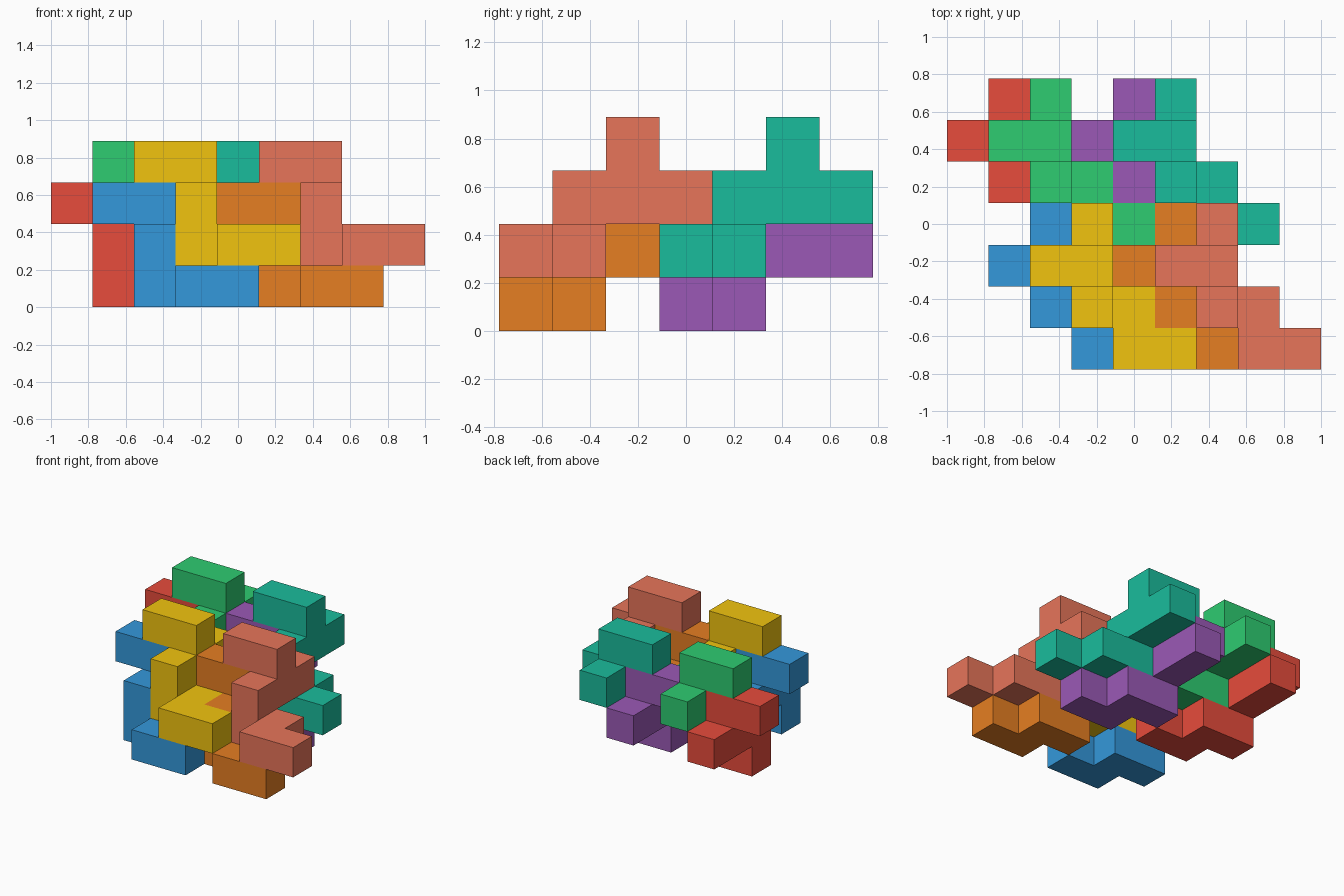
import bpy, bmesh
from mathutils import Color, Vector

if "Cube" in bpy.data.objects:
    bpy.data.objects.remove(bpy.data.objects["Cube"])

U = 2 / 9  # edge of one cube cell

# Cells of the repeating nine-cube block, on an integer grid (x, y, z)
BLOCK = [(1, 2, 2), (2, 2, 2), (2, 2, 1), (2, 1, 1), (2, 3, 1),
         (2, 1, 0), (3, 1, 0), (3, 0, 0), (4, 0, 0)]

# Lattice steps between neighbouring blocks: sideways, backwards, upwards
SIDE, BACK, UP = Vector((3, 0, 0)), Vector((-1, 3, 0)), Vector((1, 0, 1))
ORIGIN = Vector((-4.5, -3.5, 0))  # grid corner, in cells


def exposed_face(cell, axis, sign):
    """Corners of one cell side, wound so the normal points outwards."""
    a, b = (axis + 1) % 3, (axis + 2) % 3
    loop = [(0, 0), (1, 0), (1, 1), (0, 1)]
    if sign < 0:
        loop.reverse()
    corners = []
    for s, t in loop:
        p = Vector(cell)
        p[axis] += 1 if sign > 0 else 0
        p[a] += s
        p[b] += t
        corners.append(p)
    return corners


def make_block(name, color, offset):
    bm = bmesh.new()
    for cell in BLOCK:
        for axis in range(3):
            for sign in (-1, 1):
                neighbour = list(cell)
                neighbour[axis] += sign
                if tuple(neighbour) not in BLOCK:
                    pts = exposed_face(cell, axis, sign)
                    bm.faces.new([bm.verts.new((p + offset + ORIGIN) * U) for p in pts])
    # weld cells and merge coplanar squares into clean flat faces
    bmesh.ops.remove_doubles(bm, verts=bm.verts, dist=1e-4)
    bmesh.ops.dissolve_limit(bm, angle_limit=0.01, verts=bm.verts, edges=bm.edges)
    mesh = bpy.data.meshes.new(name)
    bm.to_mesh(mesh)
    bm.free()
    # colours are given as 8-bit sRGB, materials store linear values
    mat = bpy.data.materials.new(name)
    linear = Color([c / 255 for c in color]).from_srgb_to_scene_linear()
    mat.diffuse_color = (*linear, 1)
    mat.use_nodes = True
    mat.node_tree.nodes["Principled BSDF"].inputs["Base Color"].default_value = mat.diffuse_color
    mesh.materials.append(mat)
    bpy.context.collection.objects.link(bpy.data.objects.new(name, mesh))


# Name, colour, and lattice position (side, back, up) of each block
for name, color, (s, b, u) in [
    ("blue_block", (52, 152, 219), (0, 0, 0)),
    ("orange_block", (230, 126, 34), (1, 0, 0)),
    ("red_block", (231, 76, 60), (0, 1, 0)),
    ("purple_block", (155, 89, 182), (1, 1, 0)),
    ("yellow_block", (241, 196, 15), (0, 0, 1)),
    ("salmon_block", (231, 117, 90), (1, 0, 1)),
    ("green_block", (46, 204, 113), (0, 1, 1)),
    ("teal_block", (26, 188, 156), (1, 1, 1)),
]:
    make_block(name, color, SIDE * s + BACK * b + UP * u)
